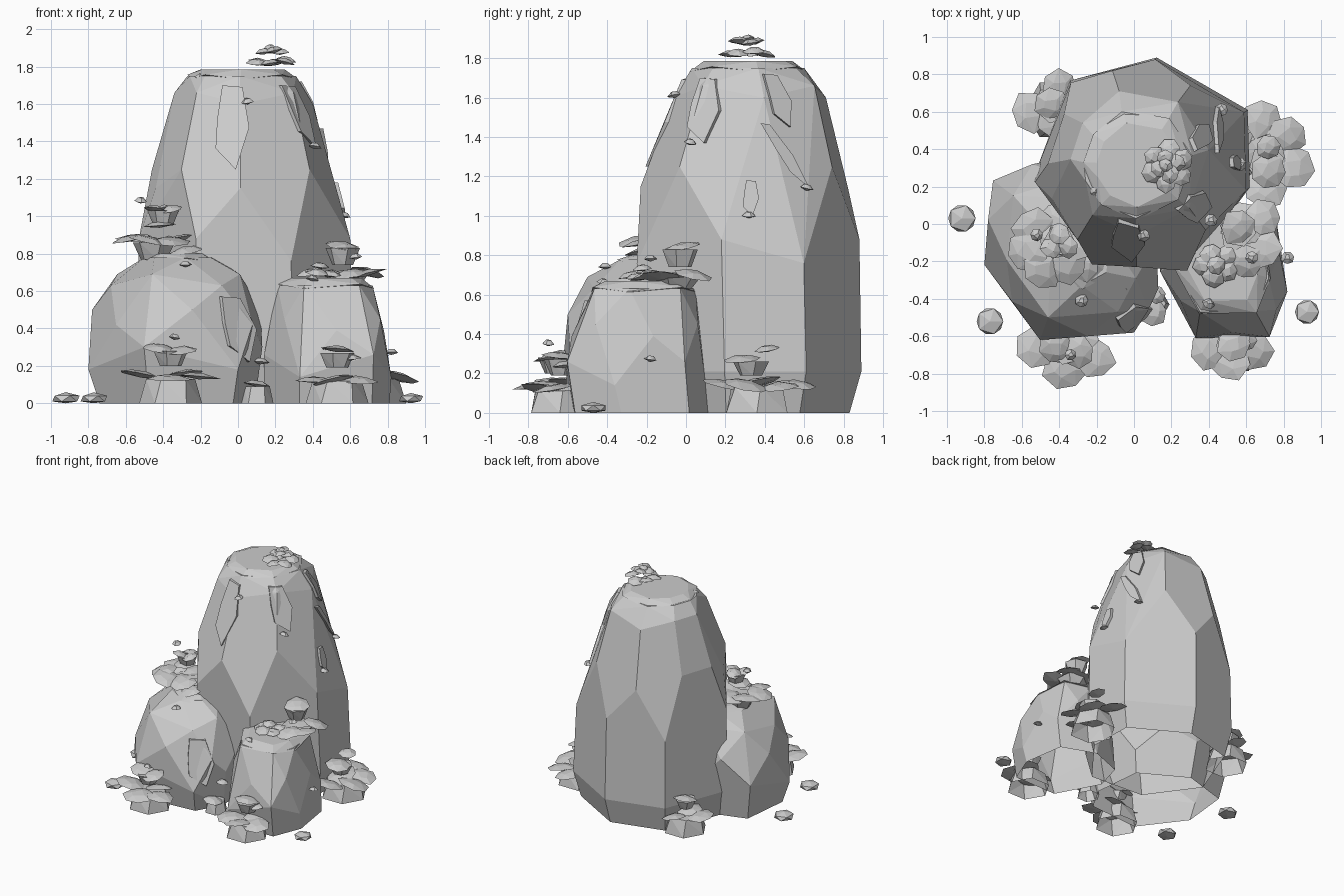
import bpy, bmesh, math, random
from mathutils import Vector, Matrix
from mathutils.bvhtree import BVHTree

random.seed(4)
cube = bpy.data.objects.get("Cube")
if cube:
    bpy.data.objects.remove(cube, do_unlink=True)

stone = bpy.data.materials.new("pale_grey")
stone.use_nodes = True
GREY = (0.6, 0.6, 0.6, 1)
stone.diffuse_color = GREY
stone.node_tree.nodes["Principled BSDF"].inputs["Base Color"].default_value = GREY


def finish(bm, name):
    mesh = bpy.data.meshes.new(name)
    bm.to_mesh(mesh)
    bm.free()
    mesh.materials.append(stone)
    obj = bpy.data.objects.new(name, mesh)
    bpy.context.collection.objects.link(obj)


def add_hull(bm, points):
    verts = [bm.verts.new(p) for p in points]
    out = bmesh.ops.convex_hull(bm, input=verts)
    spare = {v for v in out["geom_interior"] + out["geom_unused"]
             if isinstance(v, bmesh.types.BMVert)}
    bmesh.ops.delete(bm, geom=list(spare), context='VERTS')
    bmesh.ops.recalc_face_normals(bm, faces=bm.faces)


def open_bottom(bm):
    under = [f for f in bm.faces if all(v.co.z < 0.001 for v in f.verts)]
    bmesh.ops.delete(bm, geom=under, context='FACES')


def between(outline):
    """Outline through the edge middles, refitted to the unit square."""
    mids = [((a[0] + b[0]) / 2, (a[1] + b[1]) / 2)
            for a, b in zip(outline, outline[1:] + outline[:1])]
    us, vs = zip(*mids)
    return [((u - min(us)) / (max(us) - min(us)), (v - min(vs)) / (max(vs) - min(vs)))
            for u, v in mids]


def ring(outline, box, z, zigzag=0):
    """Fit a unit outline into box (x0, x1, y0, y1); alternate corners shift in z."""
    x0, x1, y0, y1 = box
    return [Vector((x0 + u * (x1 - x0), y0 + v * (y1 - y0), z + zigzag * (-1) ** i))
            for i, (u, v) in enumerate(outline)]


def rock(name, rings):
    """Faceted boulder through the rings, open underneath."""
    bm = bmesh.new()
    add_hull(bm, [p for r in rings for p in ring(*r)])
    bmesh.ops.dissolve_limit(bm, angle_limit=math.radians(9),
                             verts=bm.verts, edges=bm.edges)
    tree = BVHTree.FromBMesh(bm)
    open_bottom(bm)
    finish(bm, name)
    return tree


# Tall boulder
TALL = [(0.06, 0.59), (0.17, 0.89), (0.57, 1), (0.99, 0.75), (1, 0.38),
        (0.72, 0), (0.27, 0.03), (0.1, 0.26), (0, 0.42)]
TALL_TOP = between(TALL)
tall = rock("tall_boulder", [
    (TALL, (-0.49, 0.57, -0.18, 0.83), 0),
    (TALL, (-0.54, 0.62, -0.23, 0.89), 0.21),
    (TALL, (-0.53, 0.6, -0.25, 0.88), 0.82, 0.06),
    (TALL_TOP, (-0.46, 0.52, -0.23, 0.82), 1.2, 0.05),
    (TALL_TOP, (-0.34, 0.4, -0.06, 0.71), 1.63, 0.03),
    (TALL_TOP, (-0.27, 0.31, 0.03, 0.6), 1.75)])

# Round boulder, front right of the model
ROUND = [(0.05, 0.87), (0, 0.41), (0.32, 0), (0.86, 0.04), (1, 0.28),
         (0.95, 0.75), (0.5, 1)]
ROUND_TOP = between(ROUND)
roundish = rock("round_boulder", [
    (ROUND, (-0.74, 0.09, -0.56, 0.3), 0),
    (ROUND, (-0.8, 0.13, -0.62, 0.36), 0.24, 0.06),
    (ROUND_TOP, (-0.78, 0.12, -0.6, 0.32), 0.46, 0.04),
    (ROUND, (-0.68, 0.01, -0.5, 0.25), 0.66, 0.03),
    (ROUND_TOP, (-0.5, -0.13, -0.33, 0.14), 0.78)])

# Small boulder, front left of the model
SMALL = [(0, 0.5), (0.28, 0), (0.86, 0.01), (1, 0.35), (0.92, 0.85), (0.5, 1), (0.1, 0.85)]
SMALL_TOP = between(SMALL)
small = rock("small_boulder", [
    (SMALL, (0.14, 0.81, -0.57, 0.12), 0),
    (SMALL, (0.14, 0.82, -0.61, 0.1), 0.2, 0.06),
    (SMALL_TOP, (0.19, 0.78, -0.58, 0.06), 0.42, 0.03),
    (SMALL, (0.21, 0.72, -0.47, 0.05), 0.63)])


# Thin uneven caps on the boulder tops
def cap(name, outline, box, z, height):
    x0, x1, y0, y1 = box
    inner = (x0 + 0.07, x1 - 0.07, y0 + 0.07, y1 - 0.07)
    bm = bmesh.new()
    add_hull(bm, ring(outline, box, z, 0.012) + ring(outline, inner, z + height))
    finish(bm, name)


cap("tall_cap", TALL_TOP, (-0.27, 0.32, 0.02, 0.61), 1.745, 0.04)
cap("round_cap", ROUND_TOP, (-0.52, -0.11, -0.35, 0.16), 0.765, 0.035)
cap("small_cap", SMALL, (0.2, 0.73, -0.48, 0.06), 0.625, 0.045)


# Thin pointed slabs lying against the boulder sides
def drape(name, tree, centre, angle, top, bottom, width, lean=0):
    a = math.radians(angle)
    out = Vector((math.cos(a), math.sin(a), 0))
    side = Vector((-out.y, out.x, 0))
    shape = [(-0.3, 0), (0.3, 0.02), (0.5, 0.5), (0.1, 1), (-0.5, 0.75), (-0.45, 0.4)]
    inner, outer = [], []
    for u, v in shape:
        start = Vector((*centre, top + (bottom - top) * v))
        start += out * 2 + side * (u * width + lean * v)
        hit = tree.ray_cast(start, -out)[0]
        inner.append(hit - out * 0.01)
        outer.append(hit + out * 0.022)
    bm = bmesh.new()
    lo, hi = ([bm.verts.new(p) for p in pts] for pts in (inner, outer))
    bm.faces.new(hi)
    for i in range(len(hi)):
        j = (i + 1) % len(hi)
        bm.faces.new((lo[i], lo[j], hi[j], hi[i]))
    finish(bm, name)


drape("tall_drape_front", tall, (-0.03, 0.3), -90, 1.7, 1.25, 0.18)
drape("tall_drape_left", tall, (0.05, 0.4), 0, 1.47, 1.14, 0.07, 0.22)
drape("tall_drape_low", tall, (0.05, 0.33), 0, 1.18, 1.0, 0.08)
drape("tall_drape_corner", tall, (0.05, 0.28), -38, 1.7, 1.37, 0.17, 0.06)
drape("tall_drape_edge", tall, (0.05, 0.3), 25, 1.72, 1.45, 0.12, 0.05)
drape("round_drape", roundish, (-0.33, -0.13), -50, 0.57, 0.22, 0.2, 0.04)


# Faceted leaf pads: shallow double cones, tilted
def add_pad(bm, centre, radius, tilt=0.24, thick=0.02, sides=7):
    turn = Matrix.Rotation(random.uniform(0, 6.28), 3, 'Z')
    lean = Matrix.Rotation(random.uniform(-tilt, tilt), 3, 'X') @ \
        Matrix.Rotation(random.uniform(-tilt, tilt), 3, 'Y')
    pts = []
    for k in range(sides):
        a = math.tau * k / sides
        r = radius * random.uniform(0.9, 1.1)
        pts.append(Vector((r * math.cos(a), r * math.sin(a), 0)))
    pts += [p * 0.45 + Vector((0, 0, thick)) for p in pts[::2]]
    pts.append(Vector((0, 0, -thick * 0.6)))
    add_hull(bm, [Vector(centre) + lean @ turn @ p for p in pts])


def add_clump(bm, centre, low, high, radius):
    """Faceted stem block: spreads at the ground, flares upward elsewhere."""
    x, y = centre
    taper = (1.12, 0.88) if low == 0 else (0.65, 1.05)
    pts = []
    for z, t in zip((low, high), taper):
        for k in range(6):
            a = math.tau * k / 6 + z
            pts.append((x + radius * t * math.cos(a), y + radius * t * math.sin(a), z))
    add_hull(bm, pts)


def tuft(name, pads, clumps=()):
    bm = bmesh.new()
    for x, y, z, r in pads:
        add_pad(bm, (x, y, z), r)
    for x, y, low, high, r in clumps:
        add_clump(bm, (x, y), low, high, r)
    open_bottom(bm)
    finish(bm, name)


def rosette(x, y, z, spread, r, count):
    start = random.uniform(0, 6.28)
    return [(x + spread * math.cos(start + math.tau * k / count),
             y + spread * math.sin(start + math.tau * k / count),
             z + random.uniform(-0.01, 0.01), r) for k in range(count)]


tuft("summit_leaves", rosette(0.18, 0.31, 1.825, 0.085, 0.06, 6)
     + rosette(0.18, 0.31, 1.88, 0.045, 0.05, 4) + [(0.17, 0.31, 1.895, 0.04)])
tuft("round_boulder_leaves", rosette(-0.45, -0.12, 0.87, 0.13, 0.11, 6)
     + rosette(-0.4, -0.1, 1.04, 0.05, 0.06, 3)
     + [(-0.27, -0.22, 0.815, 0.09), (-0.42, -0.1, 0.95, 0.09)],
     [(-0.45, -0.08, 0.77, 0.86, 0.11), (-0.4, -0.09, 0.95, 1.03, 0.08)])
tuft("small_boulder_leaves", rosette(0.44, -0.22, 0.695, 0.065, 0.06, 5)
     + [(0.44, -0.22, 0.73, 0.05), (0.58, 0.0, 0.69, 0.12), (0.68, -0.13, 0.69, 0.11),
        (0.69, 0.03, 0.7, 0.1), (0.56, -0.02, 0.84, 0.1), (0.6, -0.2, 0.69, 0.1)],
     [(0.58, -0.05, 0.63, 0.69, 0.12), (0.56, -0.03, 0.74, 0.83, 0.09)])
tuft("front_right_leaves",
     [(-0.52, -0.66, 0.15, 0.11), (-0.37, -0.77, 0.13, 0.12), (-0.21, -0.72, 0.14, 0.11),
      (-0.3, -0.6, 0.15, 0.11), (-0.42, -0.66, 0.29, 0.09), (-0.3, -0.68, 0.28, 0.09),
      (-0.34, -0.7, 0.35, 0.03)],
     [(-0.36, -0.64, 0, 0.13, 0.15), (-0.36, -0.66, 0.2, 0.28, 0.09)])
tuft("front_left_leaves",
     [(0.41, -0.67, 0.12, 0.11), (0.51, -0.73, 0.12, 0.11), (0.64, -0.68, 0.12, 0.11),
      (0.6, -0.58, 0.13, 0.11), (0.53, -0.64, 0.285, 0.09), (0.6, -0.62, 0.24, 0.06)],
     [(0.53, -0.64, 0, 0.12, 0.15), (0.53, -0.63, 0.19, 0.27, 0.09)])
tuft("left_side_leaves",
     [(0.69, 0.56, 0.14, 0.11), (0.82, 0.47, 0.13, 0.11), (0.85, 0.3, 0.14, 0.12),
      (0.71, 0.19, 0.14, 0.12), (0.7, 0.36, 0.15, 0.12), (0.72, 0.28, 0.27, 0.1),
      (0.72, 0.41, 0.32, 0.07)],
     [(0.72, 0.36, 0, 0.13, 0.16), (0.71, 0.33, 0.19, 0.26, 0.09)])
tuft("back_right_leaves",
     [(-0.55, 0.6, 0.14, 0.11), (-0.4, 0.73, 0.14, 0.1), (-0.43, 0.57, 0.15, 0.11),
      (-0.44, 0.64, 0.27, 0.09)],
     [(-0.42, 0.61, 0, 0.13, 0.15), (-0.43, 0.62, 0.19, 0.26, 0.08)])
tuft("middle_leaves", [(0.1, -0.47, 0.1, 0.08), (0.12, -0.38, 0.22, 0.05)],
     [(0.1, -0.43, 0, 0.09, 0.08)])

# Small buds on the rock faces
tuft("buds", [(x, y, z, 0.035) for x, y, z in (
    (0.05, -0.06, 1.61), (0.41, 0.02, 1.37), (0.57, 0.32, 1.0), (0.47, 0.61, 1.14),
    (-0.2, 0.18, 1.74), (-0.28, -0.41, 0.74), (-0.05, -0.34, 0.66), (0.4, -0.42, 0.66),
    (0.63, -0.18, 0.78), (-0.52, -0.06, 1.08), (0.82, -0.18, 0.27))])

# Pebbles on the ground
for i, (x, y, r) in enumerate([(-0.92, 0.03, 0.082), (-0.77, -0.52, 0.08), (0.925, -0.47, 0.072)]):
    bm = bmesh.new()
    place = Matrix.Translation((x, y, 0.025)) @ Matrix.Diagonal((1, 1, 0.42, 1))
    bmesh.ops.create_icosphere(bm, subdivisions=1, radius=r, matrix=place)
    for v in bm.verts:
        v.co.z = max(v.co.z, 0)
    finish(bm, f"pebble_{i + 1}")
